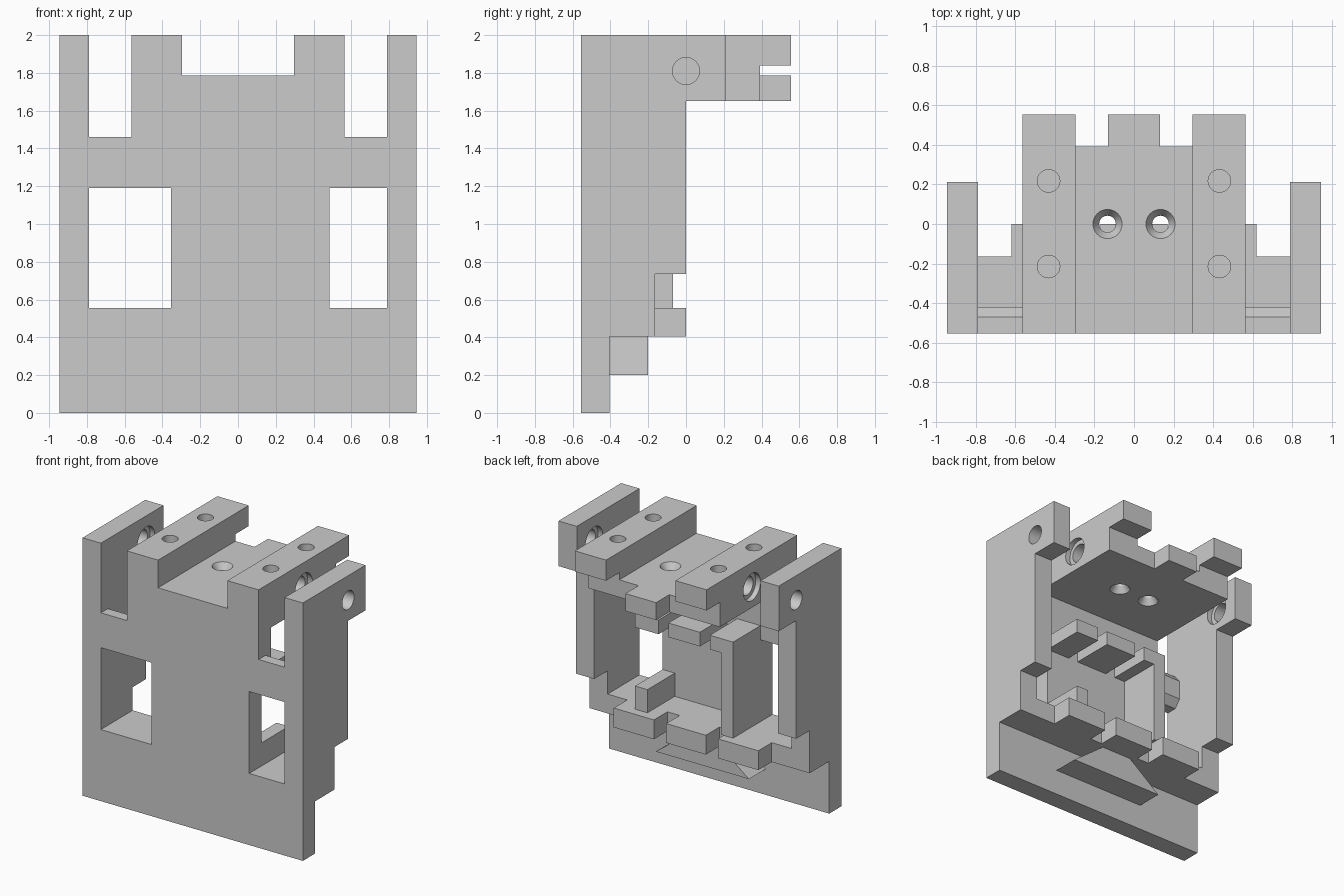
import bpy, bmesh, math
from mathutils import Matrix, Vector

if "Cube" in bpy.data.objects:
    bpy.data.objects.remove(bpy.data.objects["Cube"], do_unlink=True)

grey = bpy.data.materials.new("plain_grey")
grey.use_nodes = True
grey.diffuse_color = (0.6, 0.6, 0.6, 1)
grey.node_tree.nodes["Principled BSDF"].inputs["Base Color"].default_value = (0.6, 0.6, 0.6, 1)

FRONT, WALL, SHELF = -0.555, -0.405, 0.555   # front face, wall back, shelf top
ARM_IN, ARM_OUT = 0.788, 0.945


def finish(name, bm):
    bmesh.ops.recalc_face_normals(bm, faces=bm.faces)
    mesh = bpy.data.meshes.new(name)
    bm.to_mesh(mesh)
    bm.free()
    mesh.materials.append(grey)
    obj = bpy.data.objects.new(name, mesh)
    bpy.context.collection.objects.link(obj)
    return obj


def extrude(name, points, axis, start, end):
    """Extrude a closed outline: (y, z) along x, or (x, z) along y."""
    bm = bmesh.new()
    place = (lambda p: (start, p[0], p[1])) if axis == "x" else (lambda p: (p[0], start, p[1]))
    face = bm.faces.new([bm.verts.new(place(p)) for p in points])
    out = bmesh.ops.extrude_face_region(bm, geom=[face])
    d = end - start
    bmesh.ops.translate(bm, verts=[v for v in out["geom"] if isinstance(v, bmesh.types.BMVert)],
                        vec=(d, 0, 0) if axis == "x" else (0, d, 0))
    return finish(name, bm)


def box(name, x, y, z):
    return extrude(name, [(x[0], z[0]), (x[1], z[0]), (x[1], z[1]), (x[0], z[1])], "y", *y)


def cut(obj, centre, r1, depth, axis="z", r2=None):
    """Bore a round or conical hole; r1 is the low end, r2 the high end."""
    bm = bmesh.new()
    bmesh.ops.create_cone(bm, cap_ends=True, segments=32, radius1=r1,
                          radius2=r1 if r2 is None else r2, depth=depth)
    turn = Matrix.Rotation(math.pi / 2, 4, "Y") if axis == "x" else Matrix()
    bmesh.ops.transform(bm, matrix=Matrix.Translation(Vector(centre)) @ turn, verts=bm.verts)
    cutter = finish("hole_cutter", bm)
    cutter.hide_render = True
    mod = obj.modifiers.new("hole", "BOOLEAN")
    mod.object, mod.operation, mod.solver = cutter, "DIFFERENCE", "EXACT"
    bpy.context.view_layer.objects.active = obj
    bpy.ops.object.modifier_apply(modifier=mod.name)
    bpy.data.objects.remove(cutter, do_unlink=True)


def smooth(obj):
    bpy.ops.object.select_all(action="DESELECT")
    obj.select_set(True)
    bpy.context.view_layer.objects.active = obj
    bpy.ops.object.shade_smooth_by_angle(angle=math.radians(25))


# Front wall, with the two window openings left between its pieces
box("lower_wall", (-ARM_IN, ARM_IN), (FRONT, WALL), (0, SHELF))
box("centre_wall", (-0.355, 0.485), (FRONT, WALL), (SHELF, 1.19))
box("upper_wall", (-0.565, 0.565), (FRONT, WALL), (1.19, 1.65))
extrude("window_lintel", [(FRONT, 1.19), (-0.47, 1.19), (-0.42, 1.25), (-0.42, 1.4),
                          (-0.47, 1.46), (FRONT, 1.46)], "x", -ARM_IN, ARM_IN)

# Side arms with stepped backs and pivot holes
arm_outline = [(FRONT, 0), (WALL, 0), (WALL, 0.405), (-0.165, 0.405), (-0.165, 0.735), (0, 0.735),
               (0, 1.65), (0.213, 1.65), (0.213, 2), (FRONT, 2)]
for side, s in (("left", 1), ("right", -1)):
    arm = extrude(side + "_arm", arm_outline, "x", s * ARM_IN, s * ARM_OUT)
    cut(arm, (s * 0.87, 0, 1.81), 0.072, 0.4, "x")
    cut(arm, (s * ARM_IN, 0, 1.81), 0.105, 0.08, "x")
    smooth(arm)

# Top deck: a plate between two raised rails
deck = extrude("top_deck", [(-0.565, 1.65), (0.565, 1.65), (0.565, 2), (0.297, 2), (0.297, 1.785),
                            (-0.297, 1.785), (-0.297, 2), (-0.565, 2)], "y", FRONT, 0.393)
for s in (1, -1):
    cut(deck, (s * 0.565, 0, 1.81), 0.072, 0.26, "x")
    cut(deck, (s * 0.565, 0, 1.81), 0.105, 0.08, "x")
    for y in (-0.215, 0.218):
        cut(deck, (s * 0.432, y, 2), 0.057, 0.24)
    # Screw holes flared at both ends
    cut(deck, (s * 0.134, 0, 1.72), 0.042, 0.3)
    cut(deck, (s * 0.134, 0, 1.765), 0.042, 0.06, r2=0.08)
    cut(deck, (s * 0.134, 0, 1.67), 0.08, 0.06, r2=0.042)
smooth(deck)
for side, s in (("left", 1), ("right", -1)):
    box(side + "_rail_end", sorted((s * 0.297, s * 0.565)), (0.393, 0.555), (1.84, 2))
box("deck_tab", (-0.132, 0.132), (0.393, 0.555), (1.65, 1.785))

# Shelf with two slots in its back edge
box("shelf", (-ARM_IN, ARM_IN), (WALL, -0.165), (0.405, SHELF))
for name, x in (("left", (0.275, 0.62)), ("middle", (-0.17, 0.17)), ("right", (-0.62, -0.275))):
    box(name + "_shelf_pad", x, (-0.165, 0), (0.405, SHELF))

# Holder posts and hooks behind the centre wall
box("tall_post", (-0.355, -0.25), (WALL, -0.07), (SHELF, 1.3))
box("short_post", (0.38, 0.485), (WALL, -0.07), (SHELF, 0.735))
for name, x in (("right", (-0.25, -0.155)), ("middle", (-0.07, 0.2)), ("left", (0.285, 0.485))):
    box(name + "_hook", x, (WALL, -0.07), (1.19, 1.3))

# Flared block under the shelf
extrude("lower_block", [(-0.4, 0.2), (0.4, 0.2), (0.13, 0.405), (-0.13, 0.405)], "y", WALL, -0.2)
